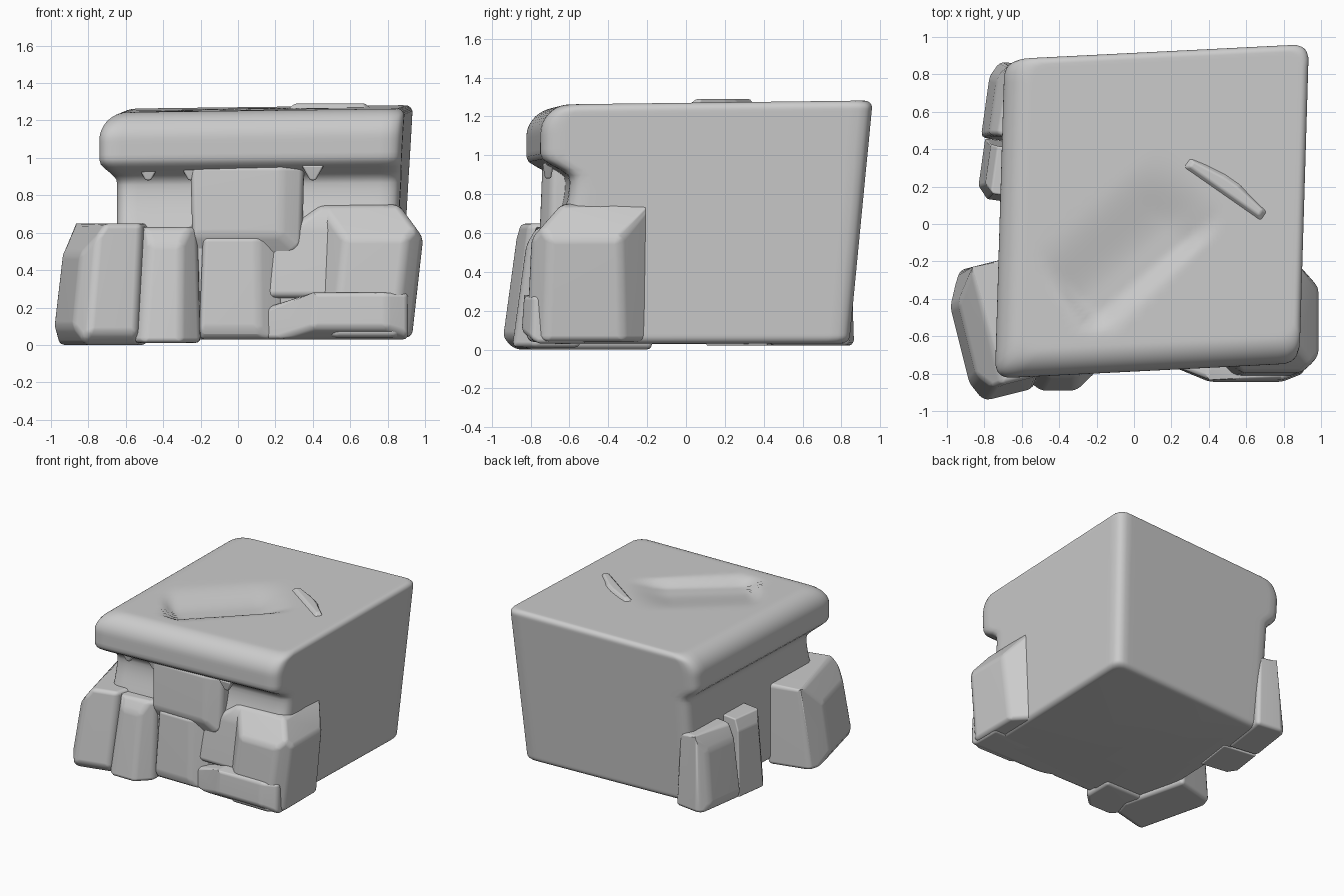
import bpy, bmesh
from math import cos, pi, radians, sqrt
from mathutils import Matrix, Vector

if "Cube" in bpy.data.objects:
    bpy.data.objects.remove(bpy.data.objects["Cube"], do_unlink=True)

grey = (0.6, 0.6, 0.6, 1)
stone_grey = bpy.data.materials.new("stone_grey")
stone_grey.use_nodes = True
stone_grey.diffuse_color = grey
stone_grey.node_tree.nodes["Principled BSDF"].inputs["Base Color"].default_value = grey

SIDES = {"left": Vector((1, 0, 0)), "right": Vector((-1, 0, 0)),
         "front": Vector((0, -1, 0)), "back": Vector((0, 1, 0)),
         "top": Vector((0, 0, 1)), "base": Vector((0, 0, -1))}


def add_object(name, bm):
    bmesh.ops.recalc_face_normals(bm, faces=bm.faces)
    for face in bm.faces:
        face.smooth = True
    mesh = bpy.data.meshes.new(name)
    bm.to_mesh(mesh)
    bm.free()
    mesh.materials.append(stone_grey)
    part = bpy.data.objects.new(name, mesh)
    bpy.context.collection.objects.link(part)
    return part


def stone(name, at, size, turn=0, taper=(1, 1), lean=(0, 0), chops={}, soft=0.03):
    """A block with chopped edges, tapered and leaned, then softened."""
    bm = bmesh.new()
    bmesh.ops.create_cube(bm, size=2)
    # Each chop takes off the edge or corner where the named sides meet
    for sides, reach in chops.items():
        normal = sum((SIDES[word] for word in sides.split()), Vector())
        geom = bm.verts[:] + bm.edges[:] + bm.faces[:]
        bmesh.ops.bisect_plane(bm, geom=geom, plane_co=normal * reach / normal.length_squared,
                               plane_no=normal, clear_outer=True)
        rim = [edge for edge in bm.edges if edge.is_boundary]
        bmesh.ops.edgeloop_fill(bm, edges=rim)
    spin = Matrix.Rotation(radians(turn), 3, 'Z')
    for vert in bm.verts:
        p = vert.co
        up = (p.z + 1) / 2
        local = Vector((p.x * size[0] / 2 * (1 + up * (taper[0] - 1)),
                        p.y * size[1] / 2 * (1 + up * (taper[1] - 1)), up * size[2]))
        vert.co = spin @ local + Vector(at) + Vector((*lean, 0)) * up
    part = add_object(name, bm)
    bevel = part.modifiers.new("soft_edges", 'BEVEL')
    bevel.width = soft
    bevel.segments = 3
    bevel.angle_limit = radians(12)
    part.modifiers.new("flat_facets", 'WEIGHTED_NORMAL')


def ramp(value, start, end):
    t = max(0, min(1, (value - start) / (end - start)))
    return t * t * (3 - 2 * t)


def rounding(z, floor, roof, radius):
    """How far a rounded rim pulls the wall in near the floor or the roof."""
    near = max(0, radius - min(z - floor, roof - z))
    return radius - sqrt(max(0, radius ** 2 - near ** 2))


def ring(z, low, high, radius, steps=24):
    """Points around a rectangle with rounded corners."""
    corners = [low, Vector((high.x, low.y)), high, Vector((low.x, high.y))]
    points = []
    for i, corner in enumerate(corners):
        for k in range(steps):
            q = corner.lerp(corners[(i + 1) % 4], ramp(k, 0, steps))
            core = Vector((max(low.x + radius, min(high.x - radius, q.x)),
                           max(low.y + radius, min(high.y - radius, q.y))))
            away = q - core
            if away.length > radius:
                q = core + away.normalized() * radius
            points.append(Vector((q.x, q.y, z)))
    return points


def hollow(p):
    """Scooped dip in the top, steep along its front left rim."""
    along = 0.75 * p.x + 0.65 * p.y + 0.1
    across = 0.75 * p.y - 0.65 * p.x + 0.1
    length = ramp(along, -0.45, -0.35) * ramp(along, 0.5, 0.2)
    width = ramp(across, -0.25, -0.15) * ramp(across, 0.35, -0.05)
    return 0.05 * length * width


# Main block: overhanging lip on the front and right, plain walls elsewhere
floor, roof, levels, shrinks = 0.03, 1.26, 60, 36
rings = []
for k in range(levels + 1):
    z = floor + (roof - floor) * (1 - cos(pi * k / levels)) / 2
    lip = ramp(z, 0.88, 1)
    rise = z / roof
    lip_rim = rounding(z, floor, roof, 0.05 + 0.1 * lip)
    plain_rim = rounding(z, floor, roof, 0.04)
    low = Vector((lip_rim - 0.63 - 0.09 * lip,
                  lip_rim - 0.71 + 0.07 * ramp(z, 0.5, 0.85) - 0.15 * lip))
    high = Vector((0.84 + 0.07 * rise - plain_rim, 0.8 + 0.12 * rise - plain_rim))
    rings.append(ring(z, low, high, 0.08))

# Close the top with shrinking rings that carry the hollow
rim = rings[-1]
middle = sum(rim, Vector()) / len(rim)
for k in range(1, shrinks):
    inner = [middle.lerp(p, 1 - k / shrinks) for p in rim]
    rings.append([p - Vector((0, 0, hollow(p))) for p in inner])

bm = bmesh.new()
loops = []
for points in rings:
    skewed = [(p.x + 0.03 * p.y, p.y + 0.05 * p.x, p.z + 0.01 * (p.x + p.y) * p.z)
              for p in points]
    loops.append([bm.verts.new(p) for p in skewed])
for lower, upper in zip(loops, loops[1:]):
    for i in range(len(lower)):
        bm.faces.new((lower[i - 1], lower[i], upper[i], upper[i - 1]))
bm.faces.new(loops[0])
bm.faces.new(loops[-1])
add_object("main_block", bm)

# Raised flake beside the hollow
stone("top_flake", at=(0.5, 0.2, 1.24), size=(0.56, 0.14, 0.05), turn=-35, taper=(0.8, 0.4),
      chops={"left back": 1.2, "right back": 1.2}, soft=0.01)

# Boulder and upright stone at the front right corner
stone("corner_boulder", at=(-0.74, -0.57, 0), size=(0.44, 0.72, 0.65), turn=14,
      taper=(0.9, 0.9), lean=(0.05, 0.05),
      chops={"right front": 1.7, "right back": 1.5, "left front": 1.5,
             "right top": 1.5, "right base": 1.7, "front base": 1.8})
stone("upright_stone", at=(-0.38, -0.72, 0.01), size=(0.36, 0.35, 0.62),
      taper=(0.8, 0.8), lean=(0.02, 0.05),
      chops={"left front": 1.4, "right front": 1.7, "front top": 1.7})

# Stones in the middle of the front
stone("centre_block", at=(0.05, -0.62, 0.43), size=(0.58, 0.28, 0.53), taper=(1.05, 0.85),
      chops={"front base": 1.4, "left front": 1.6, "left base": 1.6})
stone("lower_centre_stone", at=(0.02, -0.64, 0.03), size=(0.46, 0.28, 0.55), taper=(0.9, 0.8),
      chops={"left front": 1.4, "front base": 1.8})

# Boulder at the front left corner, its foot and the rubble behind it
stone("left_boulder", at=(0.63, -0.49, 0.04), size=(0.6, 0.66, 0.71),
      taper=(1, 0.9), lean=(0.08, 0),
      chops={"left top": 1.5, "front top": 1.5, "left front": 1.7,
             "left back": 1.5, "right front": 1.4}, soft=0.04)
stone("left_boulder_foot", at=(0.52, -0.68, 0.03), size=(0.78, 0.34, 0.25), taper=(1, 0.9),
      chops={"right front": 1.3, "front base": 1.5, "right top": 1.3, "left front": 1.7})
stone("left_shoulder", at=(0.5, -0.6, 0.25), size=(0.7, 0.28, 0.5), taper=(0.9, 0.6),
      chops={"right top": 1.2, "front top": 1.6}, soft=0.04)

# Stones along the right side
stone("rear_side_stone", at=(-0.66, 0.65, 0.02), size=(0.28, 0.42, 0.6), turn=-8,
      taper=(0.7, 0.9), lean=(0.02, 0),
      chops={"right top": 1.6, "right back": 1.6, "right base": 1.8})
stone("middle_side_stone", at=(-0.68, 0.28, 0.02), size=(0.28, 0.32, 0.6), turn=-8,
      taper=(0.7, 0.8), chops={"right top": 1.7, "right front": 1.6})

# Broken chips hanging under the lip
for name, x in (("right", -0.48), ("middle", -0.25), ("left", 0.4)):
    stone(name + "_lip_chip", at=(x, -0.71, 0.88), size=(0.03, 0.03, 0.08),
          taper=(4, 2), soft=0.01)
